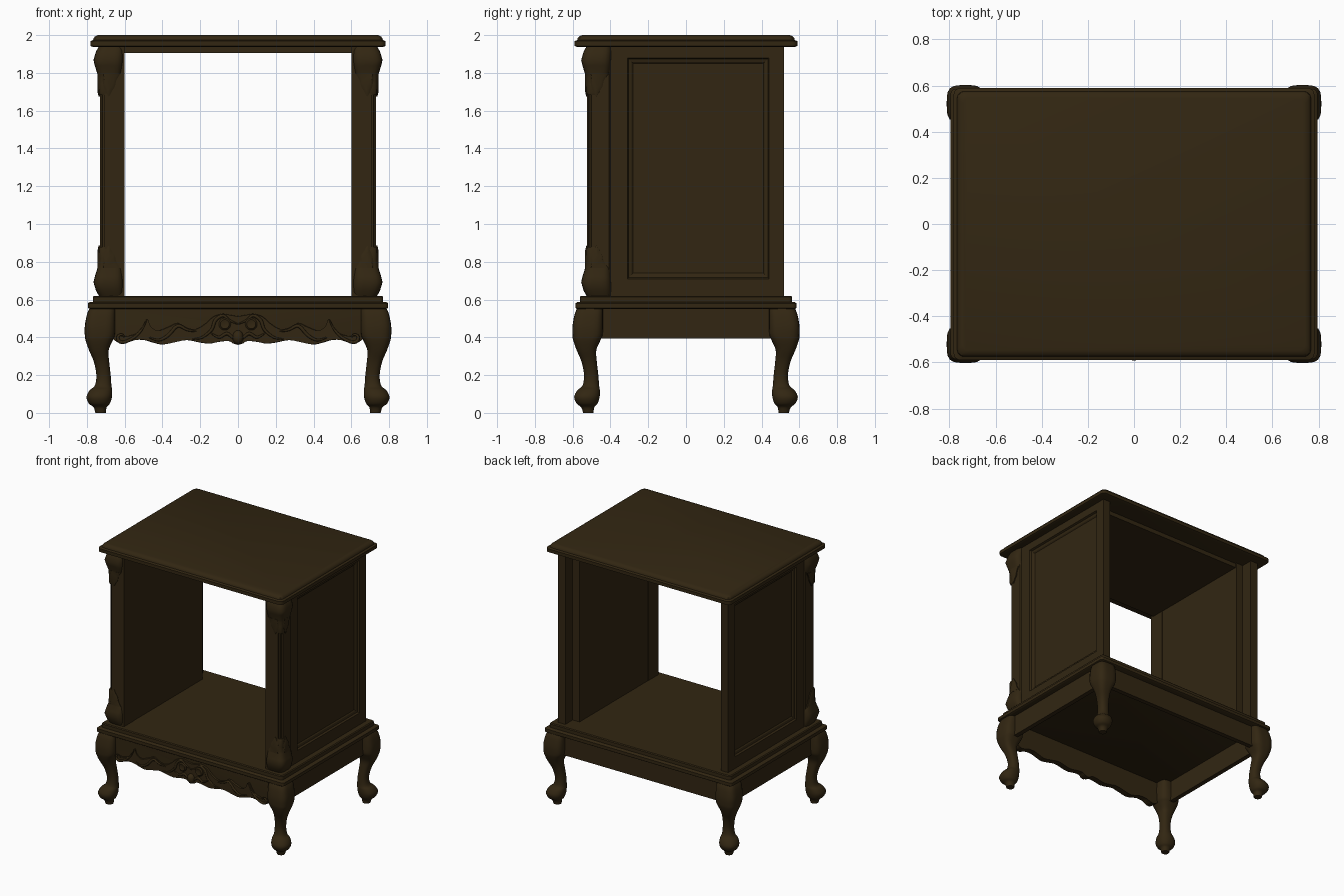
import bpy, bmesh, math
from mathutils import Vector

if "Cube" in bpy.data.objects:
    bpy.data.objects.remove(bpy.data.objects["Cube"])

wood = bpy.data.materials.new("dark walnut")
wood.diffuse_color = (0.032, 0.0195, 0.006, 1)
wood.use_nodes = True
wood.node_tree.nodes["Principled BSDF"].inputs["Base Color"].default_value = wood.diffuse_color


def finish(name, bm, angle=35):
    bmesh.ops.recalc_face_normals(bm, faces=bm.faces)
    me = bpy.data.meshes.new(name)
    bm.to_mesh(me)
    bm.free()
    me.materials.append(wood)
    me.shade_smooth()
    me.set_sharp_from_angle(angle=math.radians(angle))
    ob = bpy.data.objects.new(name, me)
    bpy.context.collection.objects.link(ob)
    return ob


def loft(name, rings, angle=35):
    """Skin a stack of equal-length closed rings and cap both ends."""
    bm = bmesh.new()
    vs = [[bm.verts.new(p) for p in r] for r in rings]
    n = len(vs[0])
    for a, b in zip(vs, vs[1:]):
        for i in range(n):
            j = (i + 1) % n
            bm.faces.new((a[i], a[j], b[j], b[i]))
    bm.faces.new(vs[0])
    bm.faces.new(vs[-1])
    return finish(name, bm, angle)


def box(name, x0, x1, y0, y1, z0, z1):
    r = [(x0, y0), (x1, y0), (x1, y1), (x0, y1)]
    return loft(name, [[(x, y, z) for x, y in r] for z in (z0, z1)])


def smooth(pts, steps=5):
    """Catmull-Rom through points of any dimension."""
    v = [Vector(p) for p in pts]
    v = [v[0]] + v + [v[-1]]
    out = []
    for i in range(1, len(v) - 2):
        a, b, c, d = v[i - 1:i + 3]
        for k in range(steps):
            t = k / steps
            out.append(0.5 * (2 * b + (c - a) * t + (2 * a - 5 * b + 4 * c - d) * t * t
                              + (3 * b - a - 3 * c + d) * t ** 3))
    return out + [v[-2]]


def rounded_rect(hx, hy, r, z):
    pts = []
    for k, (sx, sy) in enumerate([(1, 1), (-1, 1), (-1, -1), (1, -1)]):
        for i in range(6):
            a = math.pi / 2 * (k + i / 5)
            pts.append((sx * (hx - r) + r * math.cos(a), sy * (hy - r) + r * math.sin(a), z))
    return pts


def squircle(outer, inner, z, power, sx, sy, n=28):
    """Rounded square section; y follows x with the footprint offset."""
    c, h = (outer + inner) / 2, (outer - inner) / 2
    pts = []
    for i in range(n):
        a = 2 * math.pi * i / n + math.pi / n
        u, v = math.cos(a), math.sin(a)
        k = h / (abs(u) ** power + abs(v) ** power) ** (1 / power)
        pts.append((sx * (c + k * u), sy * (c - 0.21 + k * v), z))
    return pts


# top board with moulded edge, base board with stepped moulding
loft("top_board", [rounded_rect(hx, hy, 0.03, z) for hx, hy, z in [
    (.77, .58, 1.938), (.782, .59, 1.943), (.782, .59, 1.968), (.767, .575, 1.974),
    (.765, .573, 1.984), (.757, .565, 1.993), (.742, .55, 2.0)]])
loft("base_board", [rounded_rect(hx, hy, 0.02, z) for hx, hy, z in [
    (.785, .577, .55), (.795, .585, .556), (.795, .585, .58), (.787, .577, .586),
    (.768, .562, .588), (.768, .562, .614), (.762, .556, .62)]])
box("ceiling_board", -.61, .61, -.50, .42, 1.905, 1.94)

leg_profile = smooth([
    (0, .755, .70), (.03, .765, .695), (.05, .79, .678), (.085, .802, .667), (.12, .785, .666),
    (.145, .758, .67), (.2, .750, .674), (.27, .763, .682), (.33, .788, .685),
    (.38, .806, .665), (.41, .811, .652), (.46, .811, .65), (.52, .80, .65), (.552, .787, .65)], 4)
corbel_profile = [
    (0, .735, .605), (.03, .752, .605), (.075, .765, .607), (.105, .758, .609), (.15, .744, .612),
    (.17, .741, .63), (.19, .739, .64), (.20, .738, .652), (.245, .737, .664), (.26, .732, .675)]

for sx, side in ((-1, "left"), (1, "right")):
    # cabriole legs with ball feet
    for sy, end in ((-1, "front"), (1, "back")):
        loft(f"{end}_{side}_leg",
             [squircle(o, i, z, 2.3 + 2.2 * max(0, z - .2) / .35, sx, sy) for z, o, i in leg_profile], 50)

    # front corner post with notched corner
    notch = [(.60, -.525), (.706, -.525), (.708, -.515), (.718, -.513), (.720, -.503),
             (.73, -.50), (.73, -.408), (.72, -.40), (.60, -.40)]
    loft(f"{side}_corner_post", [[(sx * x, y, z) for x, y in notch] for z in (.615, 1.945)], 20)

    # carved corbels at both ends of the post
    for label, z0, d in (("lower", .617, 1), ("upper", 1.943, -1)):
        # the first y offset makes the ornament wrap the post corner
        loft(f"{side}_{label}_corbel",
             [squircle(o, i, z0 + d * z, 4, sx, -1) for z, o, i in corbel_profile], 40)

        # leaf tips on the two outer faces
        for face in range(2):
            leaf = smooth([(.625, .15), (.645, .185), (.652, .215), (.668, .24), (.685, .268),
                           (.70, .24), (.712, .21), (.722, .15)], 3)
            rings = []
            for depth, s in ((.70, 1), (.738, 1), (.745, .75)):
                ring = []
                for u, w in leaf:
                    u, w = .683 + (u - .683) * s, .15 + (w - .15) * s
                    x, y = (u, depth - .21) if face == 0 else (depth, u - .21)
                    ring.append((sx * x, -y, z0 + d * w))
                rings.append(ring)
            loft(f"{side}_{label}_leaf_{face + 1}", rings)

    # side panel with moulded recess
    def rect(x, inset=None):
        y0, y1, z0, z1 = (-.40, .52, .615, 1.945) if inset is None else (
            -.31 + inset, .44 - inset, .71 + inset, 1.88 - inset)
        return [(sx * x, y, z) for y, z in ((y0, z0), (y1, z0), (y1, z1), (y0, z1))]
    loft(f"{side}_side_panel", [rect(.66), rect(.722), rect(.722, 0), rect(.708, .006),
                                rect(.704, .022), rect(.697, .03)], 15)
    box(f"{side}_inner_wall", *sorted((sx * .602, sx * .665)), -.41, .43, .615, 1.945)

    # plain side rail
    box(f"{side}_rail", *sorted((sx * .715, sx * .75)), -.46, .46, .393, .555)

box("back_rail", -.67, .67, .505, .54, .393, .555)


# scalloped front rail, mirrored about the centre
def mirrored(half):
    return [(x, z) for x, z in half] + [(-x, z) for x, z in reversed(half) if x > 1e-4]


def plate(name, outline, back, front, bevel):
    c = Vector((0, .44))
    rings = []
    for y, s in ((back, 1), (front + bevel, 1), (front, .985)):
        rings.append([(c.x + (x - c.x) * s, y, c.y + (z - c.y) * s) for x, z in outline])
    return loft(name, rings, 30)


edge = [tuple(p) for p in smooth([
    (0, .36), (.025, .367), (.05, .38), (.10, .376), (.15, .367), (.20, .372), (.27, .385),
    (.33, .375), (.40, .362), (.45, .372), (.50, .386), (.55, .385), (.60, .37),
    (.635, .372), (.66, .39)], 4)]
plate("front_rail", mirrored(edge + [(.66, .555)]), -.52, -.553, .003)

# raised carved band above the scalloped edge
crest = [tuple(p) for p in smooth([
    (.64, .41), (.60, .405), (.54, .42), (.51, .455), (.485, .495), (.47, .46), (.43, .435),
    (.37, .455), (.32, .475), (.27, .45), (.22, .445), (.17, .475), (.13, .51),
    (.08, .525), (.04, .518), (0, .512)], 4)]
plate("carved_band", mirrored(edge[:-3] + crest), -.55, -.566, .005)


# scroll mouldings and rosettes
def scroll(name, pts, depth=.009):
    for s, side in ((-1, "left"), (1, "right")):
        path = [Vector((s * x, -.567, z)) for x, z in smooth(pts, 4)]
        rings = []
        for i, p in enumerate(path):
            t = (path[min(i + 1, len(path) - 1)] - path[max(i - 1, 0)]).normalized()
            n = t.cross(Vector((0, 1, 0)))
            r = depth * (.35 + .65 * math.sin(math.pi * i / (len(path) - 1)))
            rings.append([p + r * (n * math.cos(a) + Vector((0, 1, 0)) * math.sin(a))
                          for a in (k * math.pi / 4 for k in range(8))])
        loft(f"{side}_{name}", rings, 60)


scroll("outer_scroll", [(.60, .40), (.615, .415), (.635, .405), (.63, .38), (.60, .375),
                        (.55, .40), (.51, .44), (.485, .49)])
scroll("middle_scroll", [(.47, .40), (.42, .385), (.37, .41), (.32, .46), (.27, .44), (.22, .43)])
scroll("inner_scroll", [(.24, .39), (.19, .40), (.14, .44), (.12, .49), (.08, .515), (.045, .49), (.0, .47)])
scroll("lower_scroll", [(.14, .42), (.10, .40), (.06, .42), (.03, .40), (0, .375)])
for s, side in ((-1, "left"), (1, "right")):
    loft(f"{side}_rosette", [[(s * .07 + r * math.cos(a), y, .47 + r * math.sin(a))
         for a in (k * math.pi / 10 for k in range(20))]
         for r, y in ((.032, -.555), (.032, -.572), (.024, -.58), (.012, -.577))])
loft("centre_drop", [[(r * math.cos(a), y, .40 + 1.3 * r * math.sin(a))
     for a in (k * math.pi / 8 for k in range(16))]
     for r, y in ((.03, -.555), (.028, -.575), (.018, -.588), (.006, -.592))], 50)
